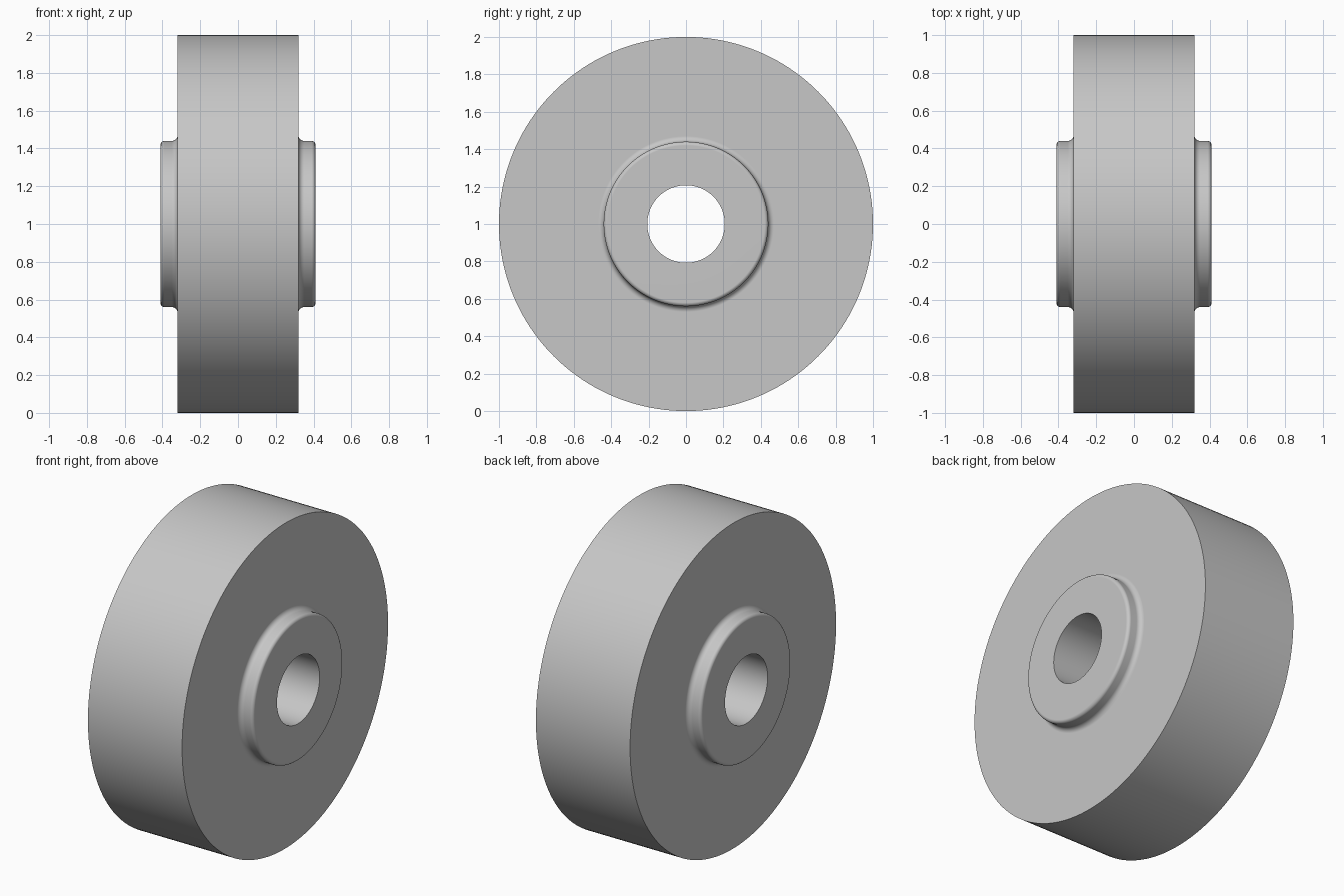
import bpy
import bmesh
from math import cos, sin, pi, radians
from mathutils import Vector

cube = bpy.data.objects.get("Cube")
if cube:
    bpy.data.objects.remove(cube, do_unlink=True)

RIM, BORE, HUB = 1.0, 0.207, 0.44      # radii
HALF_RIM, HALF_HUB = 0.32, 0.41        # half widths along the axle
FILLET, ROUND = 0.03, 0.02
STEPS, SEGMENTS = 6, 160


def arc(cx, cr, radius, start, end):
    """Points (axle position, radius) along a circular arc, angles in degrees."""
    angles = [radians(start + (end - start) * i / STEPS) for i in range(STEPS + 1)]
    return [(cx + radius * cos(a), cr + radius * sin(a)) for a in angles]


# Half profile: bore edge, rounded hub edge, fillet, rim corner
half = [(HALF_HUB, BORE)]
half += arc(HALF_HUB - ROUND, HUB - ROUND, ROUND, 0, 90)
half += arc(HALF_RIM + FILLET, HUB + FILLET, FILLET, 270, 180)
half += [(HALF_RIM, RIM)]
profile = half + [(-x, r) for x, r in reversed(half)]

# Wheel with hub: the closed profile turned about the axle
bm = bmesh.new()
verts = [bm.verts.new((x, 0, r)) for x, r in profile]
edges = [bm.edges.new((v, verts[i - 1])) for i, v in enumerate(verts)]
bmesh.ops.spin(bm, geom=verts + edges, cent=Vector(), axis=(1, 0, 0),
               angle=2 * pi, steps=SEGMENTS, use_merge=True)
bmesh.ops.remove_doubles(bm, verts=bm.verts, dist=0.0001)
bmesh.ops.recalc_face_normals(bm, faces=bm.faces)
mesh = bpy.data.meshes.new("wheel")
bm.to_mesh(mesh)
bm.free()

wheel = bpy.data.objects.new("wheel", mesh)
wheel.location.z = RIM
bpy.context.collection.objects.link(wheel)

# Plain grey
grey = bpy.data.materials.new("light_grey")
grey.use_nodes = True
colour = (0.57, 0.57, 0.57, 1)
grey.diffuse_color = colour
grey.node_tree.nodes["Principled BSDF"].inputs["Base Color"].default_value = colour
mesh.materials.append(grey)

# Smooth turned surfaces, flat sides and crisp corners
bpy.ops.object.select_all(action='DESELECT')
wheel.select_set(True)
bpy.context.view_layer.objects.active = wheel
bpy.ops.object.shade_smooth_by_angle(angle=radians(30))
weighted = wheel.modifiers.new("flat_sides", 'WEIGHTED_NORMAL')
weighted.keep_sharp = True
